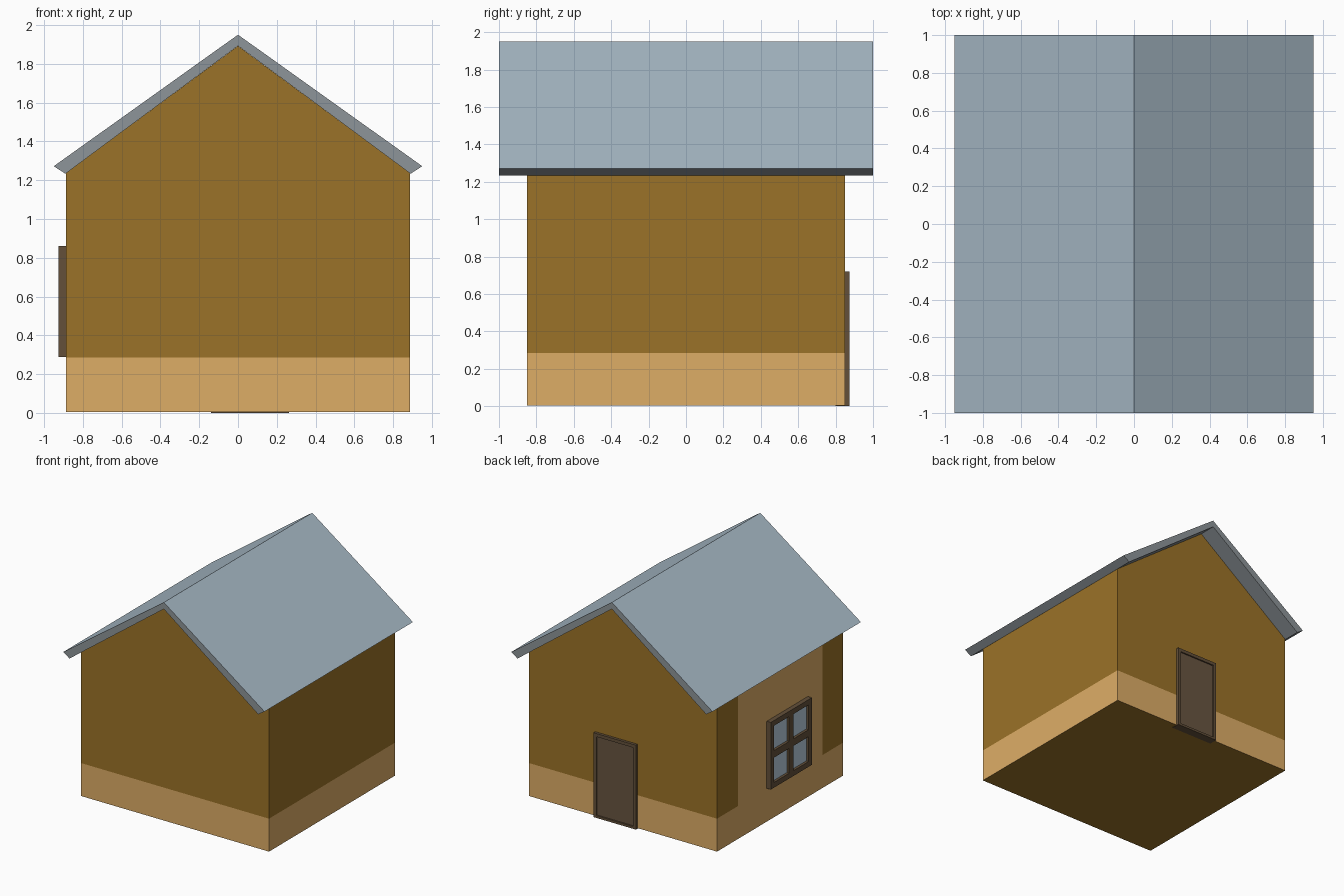
import bpy, bmesh

if "Cube" in bpy.data.objects:
    bpy.data.objects.remove(bpy.data.objects["Cube"])


def material(name, rgb):
    m = bpy.data.materials.new(name)
    m.diffuse_color = (*rgb, 1.0)
    m.use_nodes = True
    m.node_tree.nodes["Principled BSDF"].inputs["Base Color"].default_value = m.diffuse_color
    return m


BROWN = material("wall brown", (0.33, 0.17, 0.021))
TAN = material("base tan", (0.73, 0.42, 0.134))
SLATE = material("roof blue grey", (0.39, 0.49, 0.565))
TRIM = material("roof trim grey", (0.27, 0.30, 0.32))
FRAME = material("frame dark wood", (0.125, 0.08, 0.042))
PANEL = material("door wood", (0.14, 0.09, 0.053))
GLASS = material("window glass", (0.48, 0.62, 0.73))


def finish(name, bm, mats):
    bmesh.ops.recalc_face_normals(bm, faces=bm.faces)
    me = bpy.data.meshes.new(name)
    bm.to_mesh(me)
    bm.free()
    for m in mats:
        me.materials.append(m)
    ob = bpy.data.objects.new(name, me)
    bpy.context.collection.objects.link(ob)
    return ob


def extrude_profile(points, half):
    """Closed x-z profile extruded along y from -half to half."""
    bm = bmesh.new()
    face = bm.faces.new([bm.verts.new((x, -half, z)) for x, z in points])
    r = bmesh.ops.extrude_face_region(bm, geom=[face])
    verts = [v for v in r["geom"] if isinstance(v, bmesh.types.BMVert)]
    bmesh.ops.translate(bm, verts=verts, vec=(0, 2 * half, 0))
    bmesh.ops.recalc_face_normals(bm, faces=bm.faces)
    return bm


def boxes(name, mat, extents):
    """One object from boxes given as (x0, x1, y0, y1, z0, z1)."""
    bm = bmesh.new()
    for x0, x1, y0, y1, z0, z1 in extents:
        for v in bmesh.ops.create_cube(bm, size=1)["verts"]:
            v.co = (x1 if v.co.x > 0 else x0,
                    y1 if v.co.y > 0 else y0,
                    z1 if v.co.z > 0 else z0)
    return finish(name, bm, [mat])


# House body: tan base band, plus a tan panel up the left wall
BAND, PANEL_Y = 0.285, 0.57
bm = extrude_profile([(-0.888, 0.004), (0.888, 0.004), (0.888, 1.235),
                      (0, 1.892), (-0.888, 1.235)], 0.85)
bmesh.ops.bisect_plane(bm, geom=bm.verts[:] + bm.edges[:] + bm.faces[:],
                       plane_co=(0, 0, BAND), plane_no=(0, 0, 1))
for y in (-PANEL_Y, PANEL_Y):
    left = [f for f in bm.faces if f.normal.x < -0.99]
    edges = list({e for f in left for e in f.edges})
    verts = list({v for f in left for v in f.verts})
    bmesh.ops.bisect_plane(bm, geom=verts + edges + left,
                           plane_co=(0, y, 0), plane_no=(0, 1, 0))
    bm.normal_update()
for f in bm.faces:
    c = f.calc_center_median()
    upright = abs(f.normal.z) < 0.1
    panel = f.normal.x < -0.99 and abs(c.y) < PANEL_Y
    f.material_index = int(upright and (c.z < BAND or panel))
finish("house_walls", bm, [BROWN, TAN])

# Roof: chevron slab, blue grey on top and grey on ends and underside
bm = extrude_profile([(0, 1.95), (0.95, 1.272), (0.89, 1.233), (0, 1.893),
                      (-0.89, 1.233), (-0.95, 1.272)], 1.0)
for f in bm.faces:
    f.material_index = 0 if f.normal.z > 0.1 else 1
finish("roof", bm, [SLATE, TRIM])

# Door on the back wall
X0, X1, TOP, W = -0.138, 0.263, 0.72, 0.028
boxes("door_frame", FRAME, [
    (X0, X0 + W, 0.80, 0.873, 0, TOP),
    (X1 - W, X1, 0.80, 0.873, 0, TOP),
    (X0 + W, X1 - W, 0.80, 0.873, TOP - W, TOP),
    (X0 + W, X1 - W, 0.80, 0.873, 0, 0.02)])
boxes("door_panel", PANEL,
      [(X0 + W, X1 - W, 0.81, 0.861, 0.02, TOP - W)])

# Four-pane window on the left wall
Y0, Y1, Z0, Z1, B, M = -0.375, 0.18, 0.287, 0.86, 0.045, 0.03
YC, ZC = (Y0 + Y1) / 2, (Z0 + Z1) / 2
XO, XI = -0.926, -0.87
boxes("window_frame", FRAME, [
    (XO, XI, Y0, Y0 + B, Z0, Z1),
    (XO, XI, Y1 - B, Y1, Z0, Z1),
    (XO, XI, Y0 + B, Y1 - B, Z0, Z0 + B),
    (XO, XI, Y0 + B, Y1 - B, Z1 - B, Z1),
    (XO, XI, YC - M, YC + M, Z0 + B, Z1 - B),
    (XO, XI, Y0 + B, YC - M, ZC - M, ZC + M),
    (XO, XI, YC + M, Y1 - B, ZC - M, ZC + M)])
boxes("window_glass", GLASS,
      [(-0.904, -0.898, Y0 + B, Y1 - B, Z0 + B, Z1 - B)])
